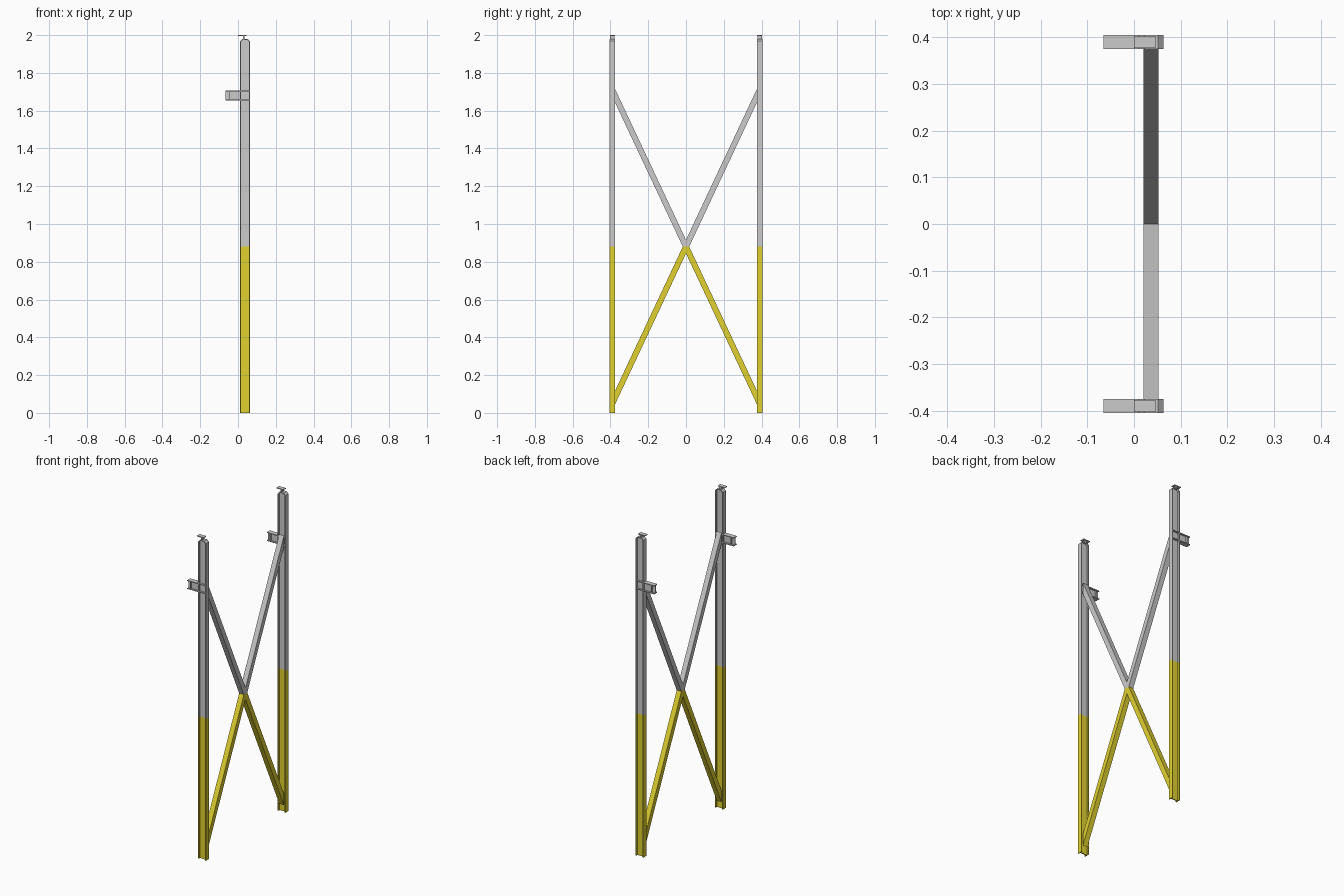
import bpy, bmesh

if "Cube" in bpy.data.objects:
    bpy.data.objects.remove(bpy.data.objects["Cube"])

yellow = bpy.data.materials.new("yellow_paint")
yellow.diffuse_color = (0.75, 0.64, 0.03, 1)
yellow.use_nodes = True
yellow.node_tree.nodes["Principled BSDF"].inputs["Base Color"].default_value = yellow.diffuse_color
SPLIT = 0.88      # height where the paint changes


def prism(name, pts, axis, lo, hi, mat=None):
    """Extrude a 2D outline along x (pts are y,z) or along y (pts are x,z)."""
    bm = bmesh.new()
    place = (lambda a, b, t: (t, a, b)) if axis == 'x' else (lambda a, b, t: (a, t, b))
    face = bm.faces.new([bm.verts.new(place(a, b, lo)) for a, b in pts])
    ext = bmesh.ops.extrude_face_region(bm, geom=[face])
    d = place(0, 0, hi - lo)
    bmesh.ops.translate(bm, vec=d, verts=[v for v in ext['geom'] if isinstance(v, bmesh.types.BMVert)])
    bmesh.ops.recalc_face_normals(bm, faces=bm.faces)
    me = bpy.data.meshes.new(name)
    bm.to_mesh(me)
    bm.free()
    ob = bpy.data.objects.new(name, me)
    bpy.context.collection.objects.link(ob)
    if mat:
        me.materials.append(mat)
    return ob


def rect(a0, a1, b0, b1):
    return [(a0, b0), (a1, b0), (a1, b1), (a0, b1)]


X0, X1, T = 0.01, 0.063, 0.005     # post depth and plate thickness
TOP, CH = 1.98, 0.012              # post top and its chamfer

for s, side in ((-1, "front"), (1, "back")):
    yc = s * 0.39
    y0, y1 = yc - 0.015, yc + 0.015

    # lower post: two painted flanges and a web
    prism(side + "_lower_flange_a", rect(X0, X0 + T, 0, SPLIT), 'y', y0, y1, yellow)
    prism(side + "_lower_flange_b", rect(X1 - T, X1, 0, SPLIT), 'y', y0, y1, yellow)
    prism(side + "_lower_web", rect(X0 + T, X1 - T, 0, SPLIT), 'y', yc - 0.003, yc + 0.003, yellow)

    # upper post: flange wraps over the chamfered top
    outer = [(X0, SPLIT), (X0, TOP - CH), (X0 + CH, TOP), (X1 - CH, TOP), (X1, TOP - CH), (X1, SPLIT)]
    c = CH - 0.002
    inner = [(X1 - T, SPLIT), (X1 - T, TOP - T - c), (X1 - T - c, TOP - T),
             (X0 + T + c, TOP - T), (X0 + T, TOP - T - c), (X0 + T, SPLIT)]
    prism(side + "_upper_flange", outer + inner, 'y', y0, y1)
    prism(side + "_upper_web", inner, 'y', yc - 0.003, yc + 0.003)

    # small cap on a short stem
    prism(side + "_cap_stem", rect(0.026, 0.035, TOP - 0.002, 1.996), 'y', yc - 0.012, yc + 0.012)
    prism(side + "_cap_plate", rect(0.0, 0.046, 1.995, 2.0), 'y', yc - 0.013, yc + 0.013)

    # bracket: short I-beam through the post, with a stiffener
    for n, z in (("bottom", 1.653), ("top", 1.702)):
        prism(f"{side}_bracket_{n}", rect(-0.065, X1 - T, z, z + T), 'y', y0, y1)
    prism(side + "_bracket_web", rect(-0.065, X1 - T, 1.655, 1.705), 'y', yc - 0.004, yc + 0.004)
    prism(side + "_bracket_stiffener", rect(-0.046, -0.042, 1.655, 1.705), 'y', y0 + 0.001, y1 - 0.001)

    # cross brace arms, cut vertically at the post and level at the crossing
    h, rise, ye = 0.036, 0.80, 0.376
    w = h * ye / rise
    for k, n, mat in ((1, "upper", None), (-1, "lower", yellow)):
        pts = [(0, 0), (w, 0), (ye, rise - h), (ye, rise + h), (0, h)]
        prism(f"{side}_{n}_brace", [(s * a, SPLIT + k * b) for a, b in pts], 'x', 0.02, 0.052, mat)
